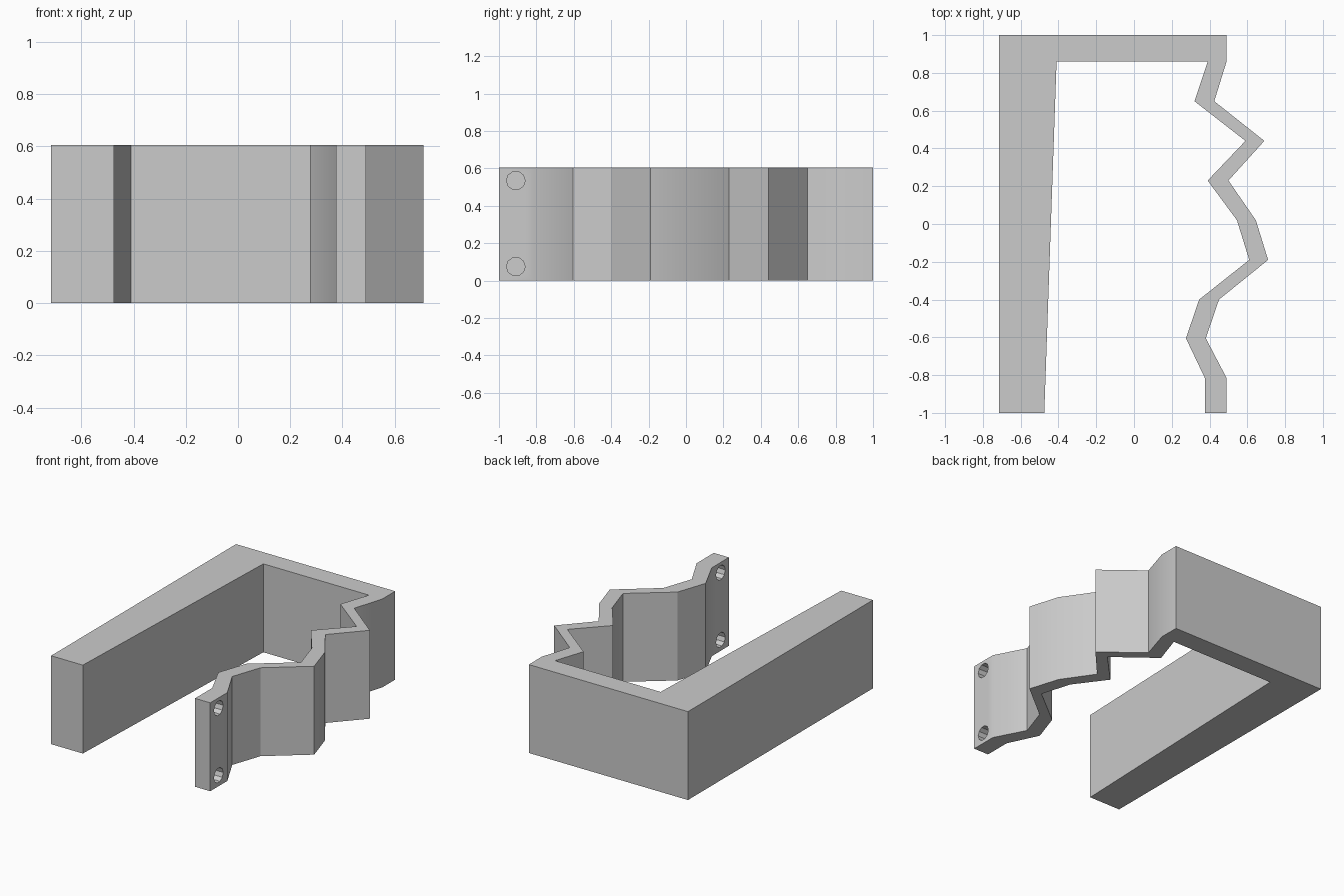
import bpy, bmesh, math

cube = bpy.data.objects.get("Cube")
if cube:
    bpy.data.objects.remove(cube, do_unlink=True)

HEIGHT = 0.605

grey = bpy.data.materials.new("light grey")
grey.use_nodes = True
colour = (0.6, 0.6, 0.6, 1)
grey.diffuse_color = colour
grey.node_tree.nodes["Principled BSDF"].inputs["Base Color"].default_value = colour

# Plan outline: thick straight arm, back bridge, zigzag spring arm
outer = [(0.49, -1), (0.49, -0.815), (0.38, -0.605), (0.45, -0.4), (0.71, -0.19),
         (0.645, 0.02), (0.5, 0.23), (0.69, 0.44), (0.425, 0.65), (0.49, 0.86), (0.49, 1)]
inner = [(0.39, 0.86), (0.32, 0.65), (0.59, 0.44), (0.39, 0.23), (0.545, 0.02),
         (0.61, -0.19), (0.345, -0.4), (0.275, -0.605), (0.375, -0.815), (0.375, -1)]
thick_arm = [(-0.715, 1), (-0.715, -1), (-0.475, -1), (-0.41, 0.86)]

bm = bmesh.new()
base = bm.faces.new([bm.verts.new((x, y, 0)) for x, y in outer + thick_arm + inner])
top = bmesh.ops.extrude_face_region(bm, geom=[base])["geom"]
bmesh.ops.translate(bm, vec=(0, 0, HEIGHT),
                    verts=[v for v in top if isinstance(v, bmesh.types.BMVert)])
bmesh.ops.recalc_face_normals(bm, faces=bm.faces)
mesh = bpy.data.meshes.new("spring_clip")
bm.to_mesh(mesh)
bm.free()
mesh.materials.append(grey)
clip = bpy.data.objects.new("spring_clip", mesh)
bpy.context.collection.objects.link(clip)

# Two screw holes through the tip of the zigzag arm
cutters = []
for z in (0.075, 0.535):
    bpy.ops.mesh.primitive_cylinder_add(vertices=10, radius=0.05, depth=0.4,
                                        location=(0.43, -0.91, z),
                                        rotation=(0, math.pi / 2, 0))
    cutter = bpy.context.object
    cutter.name = "hole_cutter"
    cutter.hide_render = True
    cutter.data.materials.append(grey)
    cutters.append(cutter)
    cut = clip.modifiers.new("hole", "BOOLEAN")
    cut.operation = "DIFFERENCE"
    cut.solver = "EXACT"
    cut.object = cutter

# Apply the cuts and shade
bpy.ops.object.select_all(action="DESELECT")
clip.select_set(True)
bpy.context.view_layer.objects.active = clip
for name in [m.name for m in clip.modifiers]:
    bpy.ops.object.modifier_apply(modifier=name)
for cutter in cutters:
    bpy.data.objects.remove(cutter, do_unlink=True)
bpy.ops.object.shade_smooth_by_angle(angle=math.radians(30))
